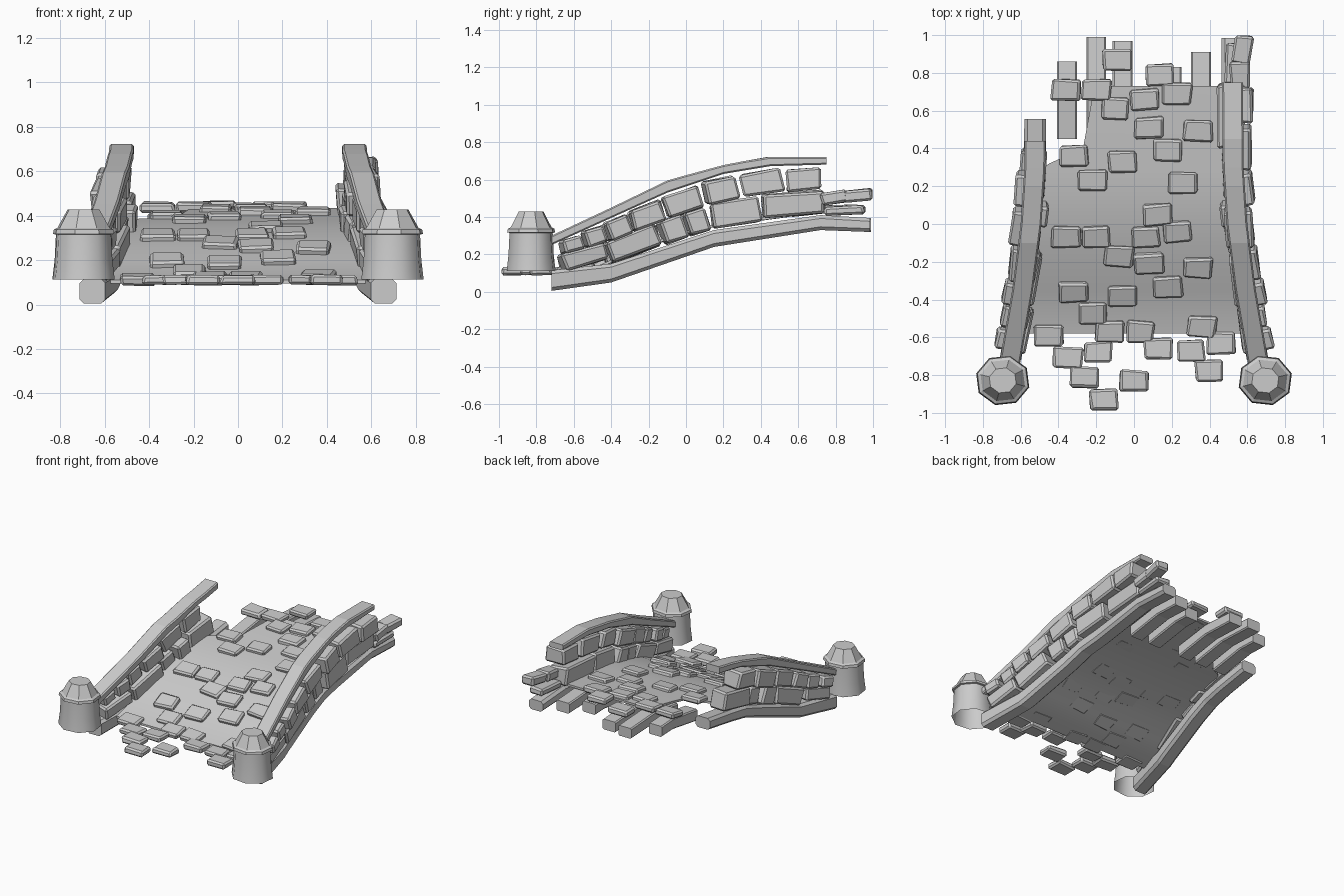
import bpy, bmesh, math, random
from mathutils import Matrix, Vector

random.seed(4)
if "Cube" in bpy.data.objects:
    bpy.data.objects.remove(bpy.data.objects["Cube"])

stone_grey = bpy.data.materials.new("stone grey")
stone_grey.use_nodes = True
GREY = (0.6, 0.6, 0.6, 1)
stone_grey.diffuse_color = GREY
stone_grey.node_tree.nodes["Principled BSDF"].inputs["Base Color"].default_value = GREY


def finish(name, bm):
    bmesh.ops.recalc_face_normals(bm, faces=bm.faces)
    mesh = bpy.data.meshes.new(name)
    bm.to_mesh(mesh)
    bm.free()
    mesh.materials.append(stone_grey)
    obj = bpy.data.objects.new(name, mesh)
    bpy.context.collection.objects.link(obj)


def along(points, y):
    """Linear lookup of a (y, value) profile, extended past both ends."""
    i = 0
    while i < len(points) - 2 and y > points[i + 1][0]:
        i += 1
    (a, u), (b, v) = points[i], points[i + 1]
    return u + (v - u) * (y - a) / (b - a)


def slope_at(points, y):
    return math.atan2(along(points, y + .04) - along(points, y - .04), .08)


def bridge(r, s, smooth=()):
    """Quads between two rings; the listed sides are shaded smooth."""
    n = len(r)
    for i in range(n):
        quad = r[i], r[(i + 1) % n], s[(i + 1) % n], s[i]
        r[i].link_faces  # ring order keeps the quads planar
        face = bmesh_face(quad)
        face.smooth = i in smooth


# Profiles along the bridge
SIDE = [(-.72, .655), (-.35, .59), (0, .545), (.3, .525), (1, .52)]
BEAM_LOW = [(-.72, .005), (-.4, .05), (.15, .24), (.72, .33), (.98, .32)]
BEAM_TOP = [(-.72, .115), (-.4, .15), (.15, .33), (.72, .41), (.98, .395)]
RAIL_LOW = [(-.72, .25), (-.4, .395), (-.1, .53), (.2, .63), (.45, .672), (.75, .68)]
RAIL_TOP = [(-.72, .3), (-.4, .45), (-.1, .595), (.17, .672), (.43, .722), (.75, .72)]
DECK = [(-1, .105), (-.6, .105), (-.47, .14), (-.22, .25), (-.08, .3),
        (.05, .34), (.2, .37), (.5, .41), (.73, .435), (1, .44)]
DECK_LEFT = [(-.6, -.6), (-.3, -.56), (.28, -.5), (.32, -.45), (.4, -.27), (.73, -.21)]


def loft(bm, sections, smooth=lambda ring, i: False, caps=(0, -1)):
    """Skin a row of closed sections and cap the listed ends."""
    rings = [[bm.verts.new(p) for p in section] for section in sections]
    n = len(rings[0])
    for k, (r, s) in enumerate(zip(rings, rings[1:])):
        for i in range(n):
            face = bm.faces.new((r[i], r[(i + 1) % n], s[(i + 1) % n], s[i]))
            face.smooth = smooth(k, i)
    for k in caps:
        bm.faces.new(rings[k])


def sweep(name, low, top, x_at, y0, y1, width, chamfer):
    """Chamfered beam following two height profiles."""
    inner = sorted({p[0] for p in low + SIDE if y0 + .04 < p[0] < y1 - .04})
    sections = []
    for y in [y0] + inner + [y1]:
        x, a, b, h, c = x_at(y), along(low, y), along(top, y), width / 2, chamfer
        outline = [(-h, a + c), (-h + c, a), (h - c, a), (h, a + c),
                   (h, b - c), (h - c, b), (-h + c, b), (-h, b - c)]
        sections.append([(x + dx, y, z) for dx, z in outline])
    bm = bmesh.new()
    loft(bm, sections)
    finish(name, bm)


def add_stone(bm, centre, size, slope, turn, jitter=.1, bevel=.012):
    """Rough hewn block: uneven corners, chamfered edges."""
    part = bmesh.new()
    bmesh.ops.create_cube(part, size=1)
    for v in part.verts:
        v.co = Vector([c * s * (1 - random.random() * jitter * 2) for c, s in zip(v.co, size)])
    bmesh.ops.bevel(part, geom=part.edges[:], offset=bevel, segments=1, affect='EDGES')
    part.transform(Matrix.Translation(centre) @ Matrix.Rotation(slope, 4, 'X')
                   @ Matrix.Rotation(turn, 4, 'Z'))
    temp = bpy.data.meshes.new("temp")
    part.to_mesh(temp)
    part.free()
    bm.from_mesh(temp)
    bpy.data.meshes.remove(temp)


# Deck: thin arched sheet with a broken back left corner
sections = []
for y in (-.58, -.47, -.35, -.22, -.08, .05, .2, .28, .32, .4, .5, .73):
    z, left, right = along(DECK, y), along(DECK_LEFT, y), along(SIDE, y) - .01
    sections.append([(left, y, z), (right, y, z), (right, y, z - .015), (left, y, z - .015)])
bm = bmesh.new()
loft(bm, sections, lambda ring, i: i in (0, 2))
finish("deck", bm)

# Broken joists sticking out behind the deck
for x, end in ((-.355, .86), (-.2, .99), (-.06, .97), (.2, .83), (.355, .91)):
    sweep("joist", BEAM_LOW, BEAM_TOP, lambda y: x, .45, end, .105, .008)

# Cobbles in hundredths of a unit, on the deck and loose in front of it
COBBLES = [(-36, 71), (-20, 71), (-9, 87), (13, 79), (23, 69), (6, 66), (-10, 61), (8, 51),
           (34, 49), (18, 39), (-32, 36), (-6, 33), (-22, 23), (26, 22), (13, 5), (-36, -7),
           (-20, -7), (6, -7), (23, -4), (-8, -17), (8, -21), (34, -23), (18, -33),
           (-32, -36), (-6, -38), (-22, -47), (36, -54), (-45, -59), (-13, -57), (3, -57),
           (-35, -71), (-19, -68), (13, -66), (30, -67), (46, -63), (-26, -81), (0, -83),
           (40, -78), (-16, -93)]
bm = bmesh.new()
for cx, cy in COBBLES:
    x, y = cx / 100, cy / 100
    add_stone(bm, (x, y, along(DECK, y) + .006), (.168, .126, .048), slope_at(DECK, y),
              random.uniform(-.06, .06), .1, .011)
finish("cobbles", bm)

# Side walls: two courses of blocks between beam and rail
COURSES = [((-.68, -.42, -.14, 0, .12, .4, .75), .03, .5, 0),
           ((-.67, -.55, -.43, -.3, -.12, .09, .28, .53, .73), .5, .94, .02)]
for side, label, rail_end, beam_end in ((-1, "right", .44, .555), (1, "left", .75, .985)):
    def x_side(y):
        return side * along(SIDE, y)
    sweep(label + "_beam", BEAM_LOW, BEAM_TOP, x_side, -.72, beam_end, .115, .018)
    sweep(label + "_rail", RAIL_LOW, RAIL_TOP, x_side, -.74, rail_end, .11, .008)

    bm = bmesh.new()
    for breaks, f0, f1, offset in COURSES:
        for a, b in zip(breaks, breaks[1:]):
            if b > rail_end:
                continue
            y = (a + b) / 2
            base = along(BEAM_TOP, y)
            height = along(RAIL_LOW, y) - base
            x = x_side(y) + side * (offset + random.uniform(-.01, .015))
            slope = (slope_at(BEAM_TOP, y) + slope_at(RAIL_LOW, y)) / 2
            turn = -side * slope_at(SIDE, y) + random.uniform(-.05, .05)
            add_stone(bm, (x, y, base + height * (f0 + f1) / 2),
                      (.16, (b - a) / math.cos(slope), height * (f1 - f0) + .008),
                      slope, turn)
    # Loose blocks left at the broken end of the longer wall
    if side > 0:
        add_stone(bm, (.575, .92, .515), (.11, .17, .07), .1, -.15)
        add_stone(bm, (.56, .79, .505), (.12, .16, .075), .15, .05)
        add_stone(bm, (.54, .85, .435), (.12, .23, .055), .05, -.05)
    finish(label + "_wall_stones", bm)

    # End post: flared hollow body, flange and tapered cap
    sections = []
    for radius, z in ((.146, .112), (.135, .2), (.129, .315), (.143, .318),
                      (.139, .337), (.122, .345), (.074, .428)):
        angles = [math.tau * (i + .35) / 8 for i in range(8)]
        sections.append([(side * (.695 + radius * math.cos(t)),
                          -.828 + .93 * radius * math.sin(t), z) for t in angles])
    bm = bmesh.new()
    loft(bm, sections, lambda ring, i: ring < 2, (-1,))
    finish(label + "_post", bm)
